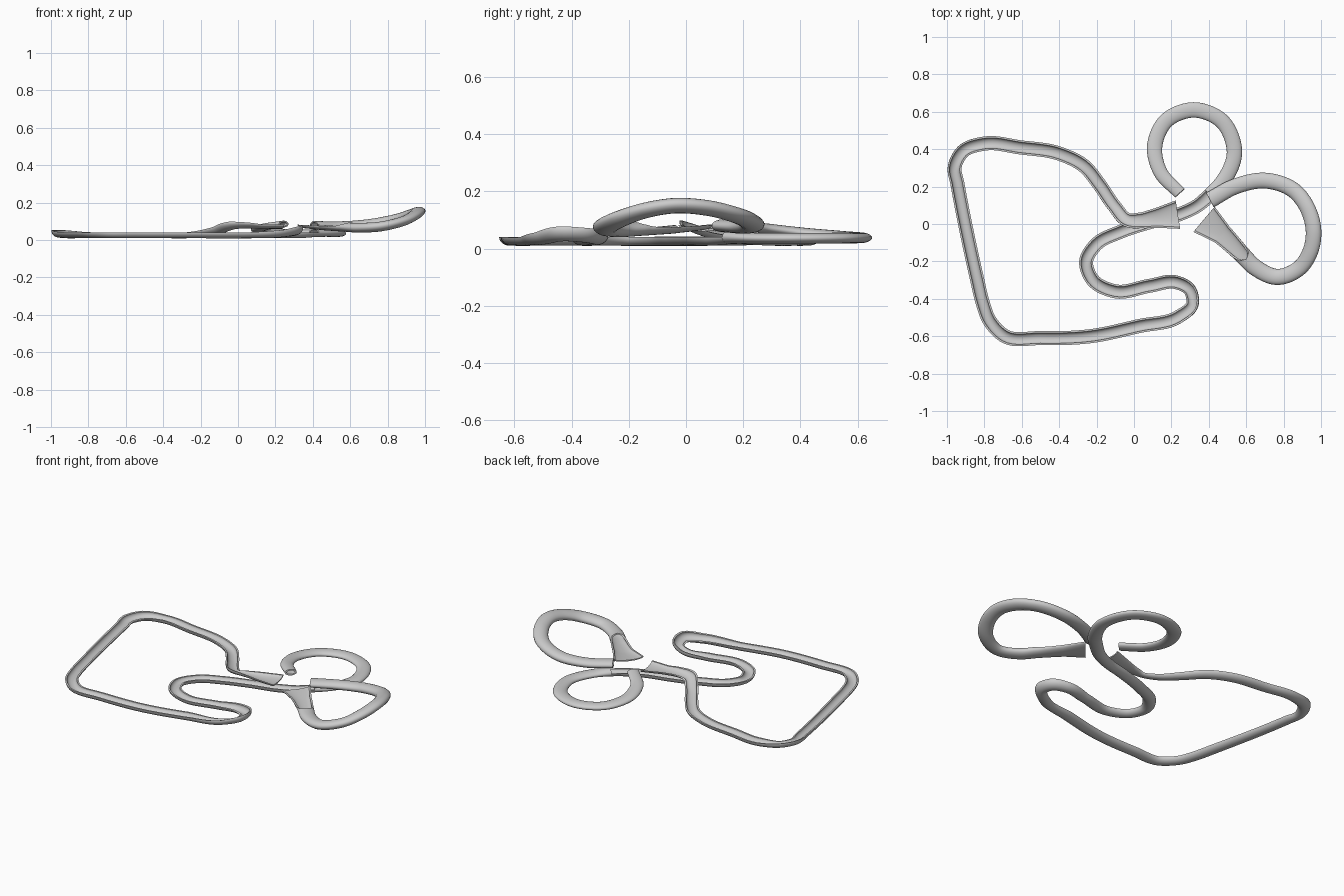
import bpy, bmesh
from math import sin, cos, radians
from mathutils import Vector

if "Cube" in bpy.data.objects:
    bpy.data.objects.remove(bpy.data.objects["Cube"])

WALL = 0.010
ARC = 20


def keyed(keys, t):
    """Linear interpolation of {station: value}."""
    ks = sorted(keys)
    if t <= ks[0]:
        return keys[ks[0]]
    for a, b in zip(ks, ks[1:]):
        if t <= b:
            return keys[a] + (keys[b] - keys[a]) * (t - a) / (b - a)
    return keys[ks[-1]]


def tangent(p, i):
    """Chord-weighted tangent at station i."""
    if i == 0:
        return (p[1] - p[0]).normalized()
    if i == len(p) - 1:
        return (p[-1] - p[-2]).normalized()
    a, b = p[i] - p[i - 1], p[i + 1] - p[i]
    return (a / a.length * b.length + b / b.length * a.length) / (a.length + b.length)


def curve_at(p, t):
    """Point and direction on the smooth path through the stations."""
    i = min(int(t), len(p) - 2)
    u = t - i
    d = (p[i + 1] - p[i]).length
    m0, m1 = tangent(p, i) * d, tangent(p, i + 1) * d
    pos = ((2*u**3 - 3*u**2 + 1) * p[i] + (u**3 - 2*u**2 + u) * m0
           + (3*u**2 - 2*u**3) * p[i + 1] + (u**3 - u**2) * m1)
    vel = ((6*u*u - 6*u) * p[i] + (3*u*u - 4*u + 1) * m0
           + (6*u - 6*u*u) * p[i + 1] + (3*u*u - 2*u) * m1)
    return pos, vel.normalized()


def sweep(name, pts, lo, hi, width, depth, bank, arc, steps=8):
    """Sweep a walled arc along the path; arc = 90 is a gutter, 180 a tube."""
    p = [Vector(q) for q in pts]
    closed = keyed(arc, (lo + hi) / 2) == 180
    n = round((hi - lo) * steps)
    bm = bmesh.new()
    rings = []
    for k in range(n + 1):
        t = lo + (hi - lo) * k / n
        pos, d = curve_at(p, t)
        left0 = Vector((-d.y, d.x, 0)).normalized()
        up0 = d.cross(left0)
        b = radians(keyed(bank, t))
        left = left0 * cos(b) + up0 * sin(b)
        up = up0 * cos(b) - left0 * sin(b)
        w, r = keyed(width, t), keyed(depth, t)
        a = radians(180 if closed else keyed(arc, t))
        ring = []
        for side, off in ((1, 0), (-1, WALL)):
            for j in range(ARC + 1):
                f = side * a * (2 * j / ARC - 1)
                ring.append(bm.verts.new(pos + left * (w - off) * sin(f)
                                         - up * (r - off * 0.75) * cos(f)))
        rings.append(ring)
    m = 2 * (ARC + 1)
    for r0, r1 in zip(rings, rings[1:]):
        for j in range(m):
            if closed and j in (ARC, m - 1):
                continue
            q = (j + 1) % m
            bm.faces.new((r0[j], r1[j], r1[q], r0[q]))
    for ring in (rings[0], rings[-1]):
        for j in range(ARC):
            bm.faces.new((ring[j], ring[j + 1], ring[m - 2 - j], ring[m - 1 - j]))
    bmesh.ops.remove_doubles(bm, verts=bm.verts, dist=1e-5)
    bmesh.ops.recalc_face_normals(bm, faces=bm.faces)
    me = bpy.data.meshes.new(name)
    bm.to_mesh(me)
    bm.free()
    ob = bpy.data.objects.new(name, me)
    bpy.context.collection.objects.link(ob)
    bpy.ops.object.select_all(action='DESELECT')
    ob.select_set(True)
    bpy.context.view_layer.objects.active = ob
    bpy.ops.object.shade_smooth_by_angle(angle=radians(40))
    return ob


# Main circuit: flared catch, big outer lap, hairpins, then the round loop
main = [
    (.235, .05, .082), (.12, .032, .084), (.04, .02, .087), (-.035, .022, .083),
    (-.105, .096, .06), (-.187, .214, .045), (-.267, .31, .04), (-.395, .375, .04),
    (-.61, .41, .04), (-.80, .43, .042), (-.915, .388, .045), (-.959, .30, .044),
    (-.945, .22, .042), (-.838, -.30, .04), (-.812, -.41, .04), (-.77, -.52, .04),
    (-.69, -.60, .04), (-.5, -.61, .04), (-.235, -.60, .04), (.03, -.545, .04),
    (.235, -.497, .046), (.31, -.43, .058), (.295, -.35, .053), (.225, -.312, .045),
    (.085, -.33, .04), (-.10, -.36, .04), (-.22, -.30, .04), (-.256, -.20, .04),
    (-.20, -.107, .04), (-.075, -.043, .04), (.085, .01, .04), (.245, .053, .04),
    (.336, .096, .04), (.406, .155, .04), (.47, .22, .037), (.537, .38, .036),
    (.47, .55, .037), (.32, .61, .038), (.17, .55, .043), (.11, .41, .055),
    (.14, .28, .07), (.245, .165, .086)]
m_width = {0: .077, 1: .053, 2: .043, 4: .038, 32: .037, 34: .041, 39: .041, 41: .034}
m_depth = {0: .022, 3: .024, 5: .03, 32: .03, 33: .024, 34: .019, 41: .018}
m_bank = {1: 0, 2: 10, 3: 22, 4: 15, 6: 0, 9: 0, 10: -14, 11: -14, 13: 0,
          19: 0, 21: -32, 22: -28, 24: 0}
gutter = {0: 90}
tube = {0: 180}
sweep("main_gutter", main, 0, 33, m_width, m_depth, m_bank, gutter)
sweep("round_loop_tube", main, 33, 41, m_width, m_depth, m_bank, tube, 12)

# Raised loop: tube mouth, climbing bend, then a flared open catch
raised = [
    (.406, .128, .08), (.54, .20, .076), (.70, .232, .086), (.86, .175, .117),
    (.932, .075, .142), (.96, -.04, .15), (.945, -.14, .134), (.885, -.235, .102),
    (.765, -.283, .073), (.645, -.23, .066), (.57, -.155, .07), (.47, -.055, .076),
    (.375, .025, .082)]
r_width = {0: .044, 1: .042, 8: .043, 10: .046, 11: .058, 12: .088}
r_depth = {0: .022, 2: .026, 9: .026, 11: .024, 12: .02}
r_bank = {2: 0, 4: 12, 7: 12, 9: 0}
r_arc = {0: 180, 9.6: 179, 9.75: 135, 10.1: 105, 10.5: 92, 12: 90}
sweep("raised_loop_tube", raised, 0, 9.6, r_width, r_depth, r_bank, tube, 12)
sweep("raised_loop_catch", raised, 9.6, 12, r_width, r_depth, r_bank, r_arc, 20)
